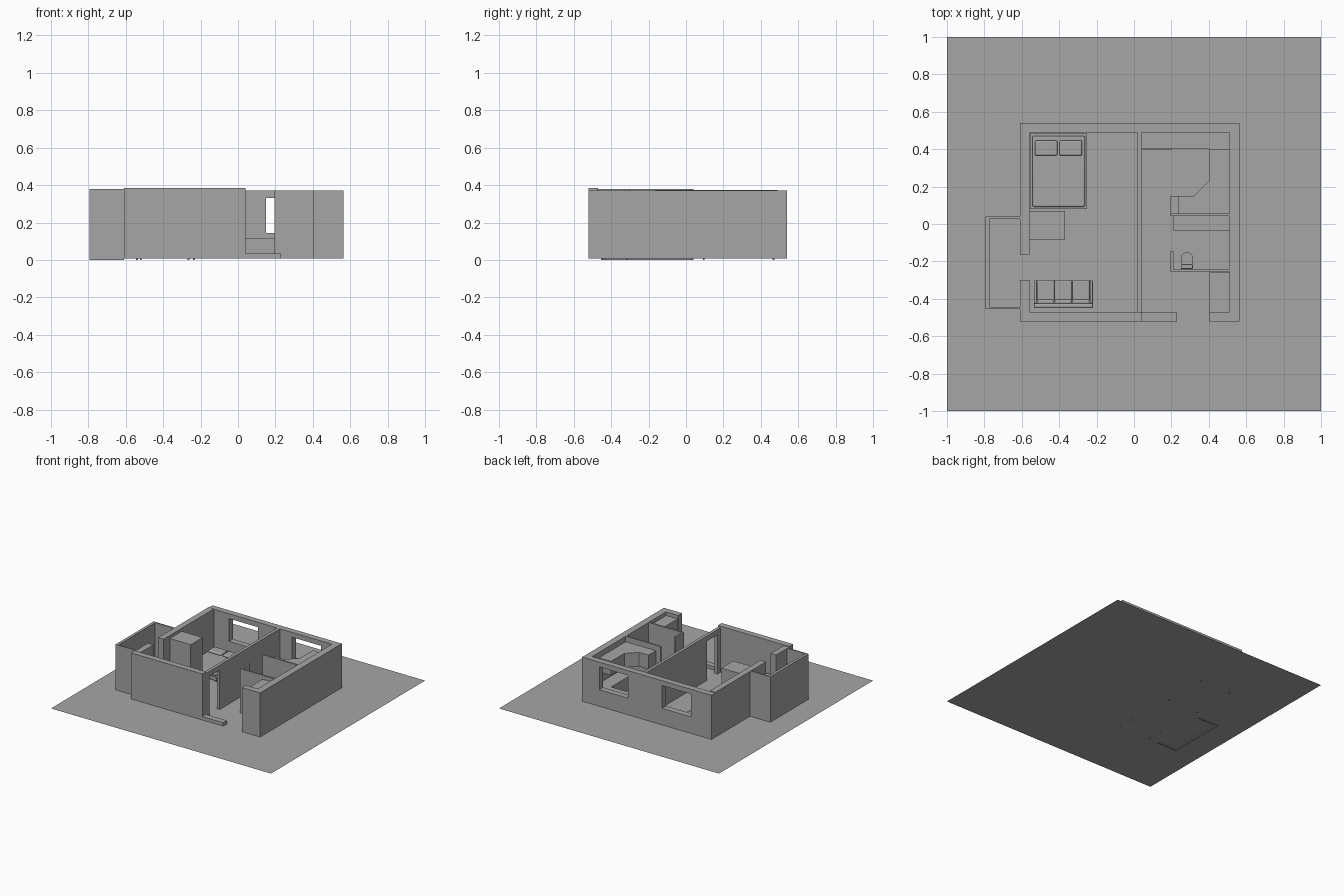
import bpy, bmesh, math
from mathutils import Vector

if "Cube" in bpy.data.objects:
    bpy.data.objects.remove(bpy.data.objects["Cube"], do_unlink=True)

# One plain grey for everything
grey = bpy.data.materials.new("plain_grey")
grey.use_nodes = True
colour = (0.38, 0.38, 0.38, 1)
grey.diffuse_color = colour
grey.node_tree.nodes["Principled BSDF"].inputs["Base Color"].default_value = colour

FLOOR = 0.007
TOP = 0.37


def finish(name, bm):
    bmesh.ops.recalc_face_normals(bm, faces=bm.faces)
    mesh = bpy.data.meshes.new(name)
    bm.to_mesh(mesh)
    bm.free()
    mesh.materials.append(grey)
    obj = bpy.data.objects.new(name, mesh)
    bpy.context.collection.objects.link(obj)
    return obj


def smooth(obj):
    bpy.ops.object.select_all(action="DESELECT")
    obj.select_set(True)
    bpy.context.view_layer.objects.active = obj
    bpy.ops.object.shade_smooth_by_angle(angle=math.radians(40))


def box(name, x, y, z=(FLOOR, TOP), round_by=0):
    """Box between pairs of limits, with optional rounded edges."""
    bm = bmesh.new()
    bmesh.ops.create_cube(bm, size=1)
    for v in bm.verts:
        v.co = Vector([(a + b) / 2 + c * (b - a) for (a, b), c in zip((x, y, z), v.co)])
    obj = finish(name, bm)
    if round_by:
        bevel = obj.modifiers.new("rounded", "BEVEL")
        bevel.width = round_by
        bevel.segments = 3
        smooth(obj)
    return obj


def prism(name, outline, z0, z1):
    bm = bmesh.new()
    face = bm.faces.new([bm.verts.new((x, y, z0)) for x, y in outline])
    lifted = bmesh.ops.extrude_face_region(bm, geom=[face])["geom"]
    moved = [g for g in lifted if isinstance(g, bmesh.types.BMVert)]
    bmesh.ops.translate(bm, verts=moved, vec=(0, 0, z1 - z0))
    return finish(name, bm)


def cut(obj, x, y, z):
    """Cut a box-shaped opening through a wall."""
    cutter = box("opening_cutter", x, y, z)
    cutter.hide_render = True
    mod = obj.modifiers.new("opening", "BOOLEAN")
    mod.operation = "DIFFERENCE"
    mod.solver = "EXACT"
    mod.object = cutter
    bpy.ops.object.select_all(action="DESELECT")
    obj.select_set(True)
    bpy.context.view_layer.objects.active = obj
    bpy.ops.object.modifier_apply(modifier=mod.name)
    bpy.data.objects.remove(cutter, do_unlink=True)


# Ground sheet
bm = bmesh.new()
bmesh.ops.create_grid(bm, x_segments=1, y_segments=1, size=1)
bmesh.ops.translate(bm, verts=bm.verts, vec=(0, 0, FLOOR))
finish("ground", bm)

# Outer walls
back = box("back_wall", (-0.61, 0.565), (0.49, 0.54))
for x in ((-0.425, -0.16), (0.15, 0.41)):
    cut(back, x, (0.4, 0.6), (0.143, 0.33))
box("left_wall_rear", (-0.61, -0.56), (-0.165, 0.49), (FLOOR, 0.375))
box("left_wall_front", (-0.61, -0.56), (-0.47, -0.30), (FLOOR, 0.38))
box("front_wall", (-0.61, 0.04), (-0.52, -0.47), (FLOOR, 0.385))
box("right_wall", (0.51, 0.565), (-0.52, 0.49))
box("front_wall_right", (0.40, 0.51), (-0.52, -0.47))
box("entrance_step", (0.04, 0.23), (-0.52, -0.472), (FLOOR, 0.035))

# Inner walls
middle = box("middle_wall", (0.015, 0.04), (-0.47, 0.49), (FLOOR, 0.372))
cut(middle, (0, 0.06), (-0.43, -0.295), (-0.1, 0.33))
box("bathroom_rear_wall", (0.195, 0.51), (0.042, 0.055))
box("bathroom_front_wall", (0.195, 0.51), (-0.255, -0.242))
box("bathroom_side_wall", (0.195, 0.21), (-0.242, -0.145))

# Side balcony with full height parapet
box("balcony_side", (-0.795, -0.772), (-0.455, 0.04), (0, 0.38))
box("balcony_front", (-0.772, -0.61), (-0.455, -0.443), (0, 0.38))
box("balcony_back", (-0.772, -0.61), (0.028, 0.04), (0, 0.38))

# Kitchen counters and wall cabinets
box("back_counter", (0.04, 0.51), (0.40, 0.49), (FLOOR, 0.115))
prism("corner_counter", [(0.195, 0.055), (0.51, 0.055), (0.51, 0.40),
                         (0.40, 0.40), (0.40, 0.15), (0.195, 0.15)], FLOOR, 0.115)
prism("wall_cabinets", [(0.235, 0.055), (0.51, 0.055), (0.51, 0.40), (0.40, 0.40),
                        (0.40, 0.23), (0.32, 0.15), (0.235, 0.15)], 0.21, 0.325)
box("counter_door", (0.05, 0.20), (0.396, 0.40), (0.035, 0.105))

# Bathroom fittings and hall cupboard
box("vanity", (0.21, 0.51), (-0.035, 0.042), (FLOOR, 0.12))
box("hall_cupboard", (0.405, 0.51), (-0.47, -0.26), (FLOOR, 0.34))
box("toilet_tank", (0.25, 0.315), (-0.24, -0.215), (0.03, 0.115), 0.005)
bowl = [(0.315, -0.215), (0.25, -0.215)]
bowl += [(0.2825 - 0.0325 * math.cos(a), -0.183 + 0.0325 * math.sin(a))
         for a in [math.pi * i / 12 for i in range(13)]]
smooth(prism("toilet_bowl", bowl, FLOOR, 0.062))

# Wardrobe
box("wardrobe", (-0.56, -0.37), (-0.085, 0.07), (FLOOR, 0.35))

# Bed
box("bed_frame", (-0.555, -0.25), (0.08, 0.483), (0.02, 0.05))
box("mattress", (-0.543, -0.262), (0.092, 0.471), (0.05, 0.075), 0.008)
for x in (-0.53, -0.398):
    box("pillow", (x, x + 0.12), (0.365, 0.447), (0.07, 0.092), 0.009)
for x in (-0.545, -0.27):
    for y in (0.09, 0.463):
        box("bed_leg", (x, x + 0.01), (y, y + 0.01), (0, 0.02))

# Three seat sofa facing the room
box("sofa_base", (-0.535, -0.22), (-0.45, -0.302), (0.018, 0.05), 0.005)
box("sofa_back", (-0.535, -0.22), (-0.45, -0.425), (0.05, 0.125), 0.008)
for x in (-0.535, -0.235):
    box("sofa_arm", (x, x + 0.015), (-0.425, -0.302), (0.05, 0.09), 0.005)
for i in range(3):
    x = -0.519 + i * 0.0945
    box("sofa_seat", (x, x + 0.093), (-0.41, -0.30), (0.045, 0.072), 0.008)
    box("sofa_cushion", (x, x + 0.093), (-0.428, -0.405), (0.065, 0.12), 0.009)
for x in (-0.525, -0.24):
    for y in (-0.44, -0.32):
        box("sofa_leg", (x, x + 0.01), (y, y + 0.01), (0, 0.02))
